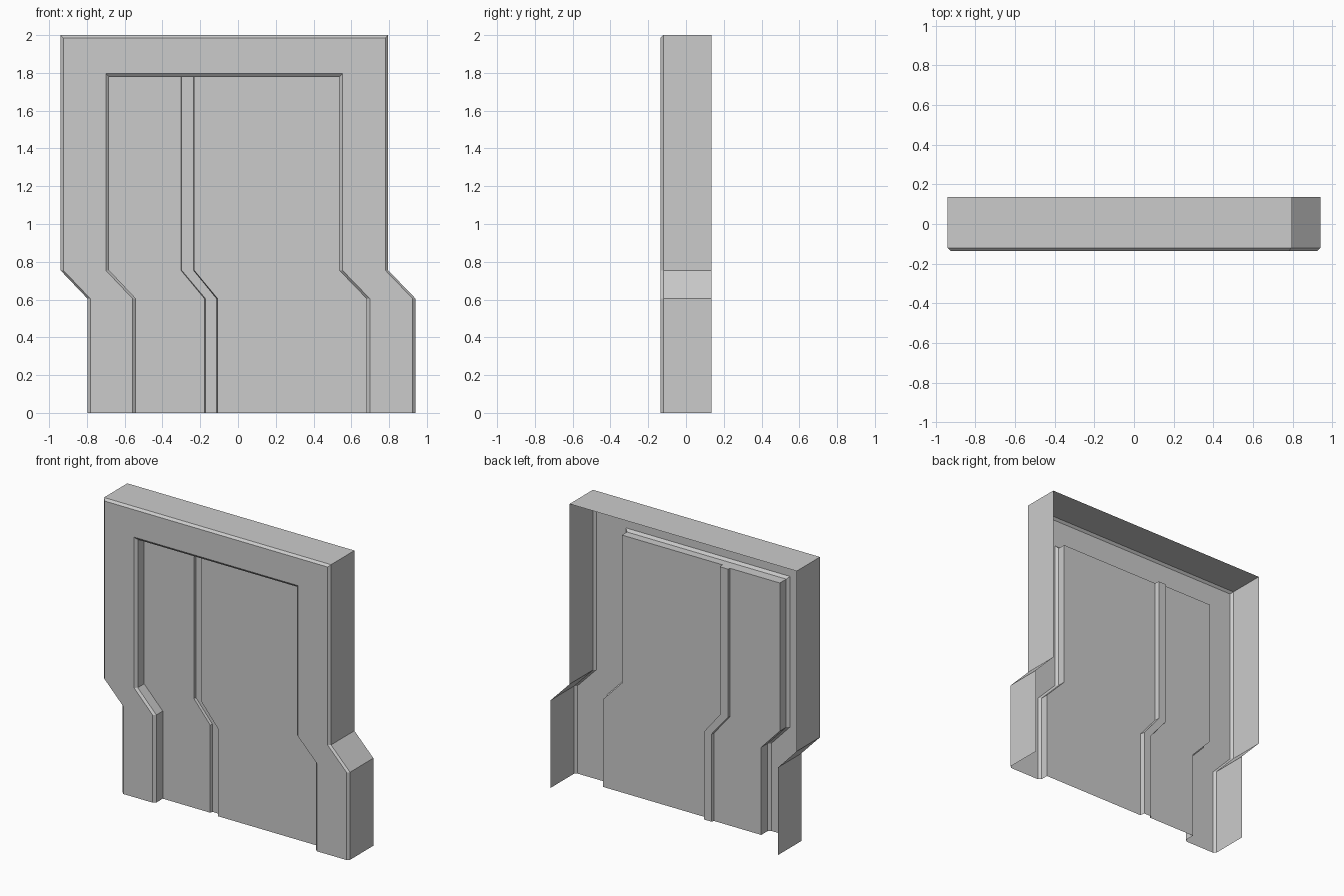
import bpy, bmesh

if "Cube" in bpy.data.objects:
    bpy.data.objects.remove(bpy.data.objects["Cube"])

Z_LOW, Z_HIGH = 0.605, 0.755      # heights of the sideways kink


def side(bot, top, ztop, y):
    """Kinked vertical edge line from the floor to ztop."""
    return [(bot, y, 0), (bot, y, Z_LOW), (top, y, Z_HIGH), (top, y, ztop)]


def arch(lb, lt, rb, rt, ztop, y):
    """Edge line up the left, across the top and down the right."""
    return side(lb, lt, ztop, y) + side(rb, rt, ztop, y)[::-1]


def loft(name, rails, cap_top=False):
    """Skin neighbouring rails with quads; optionally close the upper end."""
    bm = bmesh.new()
    rows = [[bm.verts.new(p) for p in r] for r in rails]
    for a, b in zip(rows, rows[1:]):
        for i in range(len(a) - 1):
            bm.faces.new((a[i], a[i + 1], b[i + 1], b[i]))
    if cap_top:
        bm.faces.new([r[-1] for r in rows])
    bmesh.ops.recalc_face_normals(bm, faces=bm.faces)
    # make the sheet face the front
    if sum(f.normal.y * f.calc_area() for f in bm.faces) > 0:
        bmesh.ops.reverse_faces(bm, faces=bm.faces)
    me = bpy.data.meshes.new(name)
    bm.to_mesh(me)
    bm.free()
    ob = bpy.data.objects.new(name, me)
    bpy.context.collection.objects.link(ob)
    return ob


# Outer walls, front bevel, front face, inner bevel and opening walls
BACK, FRONT, B = 0.135, -0.135, 0.015
loft("door_frame", [
    arch(-0.797, -0.94, 0.94, 0.795, 2.0, BACK),
    arch(-0.797, -0.94, 0.94, 0.795, 2.0, FRONT + B),
    arch(-0.782, -0.925, 0.925, 0.78, 2.0 - B, FRONT),
    arch(-0.558, -0.70, 0.698, 0.553, 1.796, FRONT),
    arch(-0.54, -0.682, 0.68, 0.535, 1.778, FRONT + B),
    arch(-0.54, -0.682, 0.68, 0.535, 1.778, -0.065),
])

# Two door leaves at slightly different depths with a groove between them
T = 1.778
loft("door_leaves", [
    side(-0.54, -0.682, T, -0.065),
    side(-0.54, -0.682, T, -0.05),
    side(-0.178, -0.302, T, -0.05),
    side(-0.172, -0.298, T, -0.032),
    side(-0.114, -0.236, T, -0.032),
    side(-0.108, -0.232, T, -0.065),
    side(0.68, 0.535, T, -0.065),
], cap_top=True)
